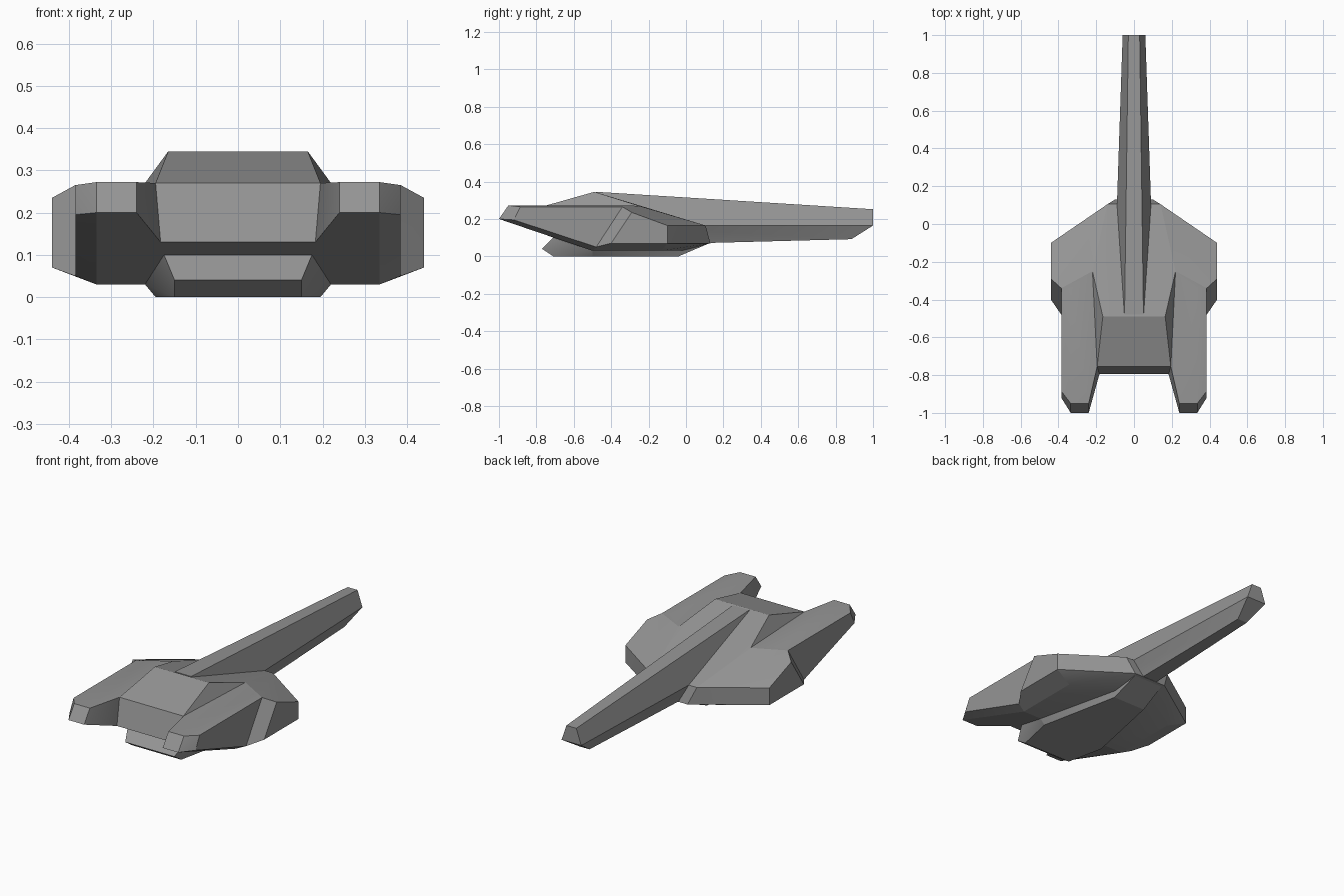
import bpy
import bmesh
from math import radians

cube = bpy.data.objects.get("Cube")
if cube:
    bpy.data.objects.remove(cube, do_unlink=True)

GREY = (0.30, 0.30, 0.30, 1.0)
hull_grey = bpy.data.materials.new("hull_grey")
hull_grey.use_nodes = True
hull_grey.diffuse_color = GREY
hull_grey.node_tree.nodes["Principled BSDF"].inputs["Base Color"].default_value = GREY


def faceted_part(name, corners, mirrored_pair=False):
    """Closed faceted solid around corners; spans the centre line or is a mirrored pair."""
    bm = bmesh.new()
    for x, y, z in corners:
        bm.verts.new((x, y, z))
        if not mirrored_pair:
            bm.verts.new((-x, y, z))
    result = bmesh.ops.convex_hull(bm, input=bm.verts)
    spare = {v for v in result["geom_interior"] + result["geom_unused"]
             if isinstance(v, bmesh.types.BMVert)}
    bmesh.ops.delete(bm, geom=list(spare), context="VERTS")
    bmesh.ops.dissolve_limit(bm, angle_limit=radians(1), verts=bm.verts, edges=bm.edges)
    bmesh.ops.recalc_face_normals(bm, faces=bm.faces)
    mesh = bpy.data.meshes.new(name)
    bm.to_mesh(mesh)
    bm.free()
    mesh.materials.append(hull_grey)
    obj = bpy.data.objects.new(name, mesh)
    bpy.context.collection.objects.link(obj)
    bpy.ops.object.select_all(action="DESELECT")
    obj.select_set(True)
    bpy.context.view_layer.objects.active = obj
    bpy.ops.object.shade_smooth_by_angle(angle=radians(18))
    if mirrored_pair:
        mirror = obj.modifiers.new("mirror", "MIRROR")
        mirror.use_mirror_merge = False
    return obj


# Corners shared by neighbouring parts
hump_front = (0.195, -0.755, 0.27)
hump_chin = (0.183, -0.795, 0.13)
hump_rear = (0.22, -0.25, 0.27)
prong_root_top = (0.335, -0.34, 0.272)
prong_root_side = (0.385, -0.34, 0.265)
prong_root_low = (0.385, -0.48, 0.05)
belly_inner = (0.22, -0.5, 0.03)
belly_outer = (0.335, -0.5, 0.03)
belly_rear = (0.10, -0.02, 0.03)
stern_top = (0.14, 0.105, 0.165)
stern_low = (0.10, 0.13, 0.07)

# Raised central body
faceted_part("central_body", [
    hump_front, hump_chin, hump_rear, (0.165, -0.49, 0.345),
    belly_inner, belly_rear, stern_top, stern_low,
])

# Forward prongs with chamfered noses
faceted_part("front_prongs", [
    (0.24, -0.95, 0.272), (0.335, -0.95, 0.272), (0.385, -0.885, 0.265),
    (0.24, -1.0, 0.20), (0.335, -1.0, 0.20), (0.385, -0.92, 0.195),
    hump_front, hump_chin, hump_rear, prong_root_top, prong_root_side,
    prong_root_low, belly_inner, belly_outer,
], mirrored_pair=True)

# Swept side wings
faceted_part("side_wings", [
    prong_root_top, prong_root_side, prong_root_low, hump_rear,
    (0.44, -0.29, 0.235), (0.44, -0.40, 0.07),
    (0.44, -0.10, 0.165), (0.44, -0.10, 0.07),
    belly_inner, belly_outer, (0.335, -0.13, 0.03), belly_rear,
    stern_top, stern_low,
], mirrored_pair=True)

# Keel under the body
faceted_part("keel", [
    (0.175, -0.71, 0.10), (0.15, -0.77, 0.04), (0.15, -0.71, 0.0),
    (0.195, -0.5, 0.0), belly_inner, (0.10, -0.04, 0.0), (0.09, 0.12, 0.068),
])

# Long tapering tail boom
faceted_part("tail_boom", [
    (0.05, -0.48, 0.345), (0.11, -0.48, 0.165), (0.05, -0.48, 0.08),
    (0.03, 1.0, 0.252), (0.06, 1.0, 0.165), (0.03, 0.885, 0.092),
    (0.045, 0.13, 0.072),
])
